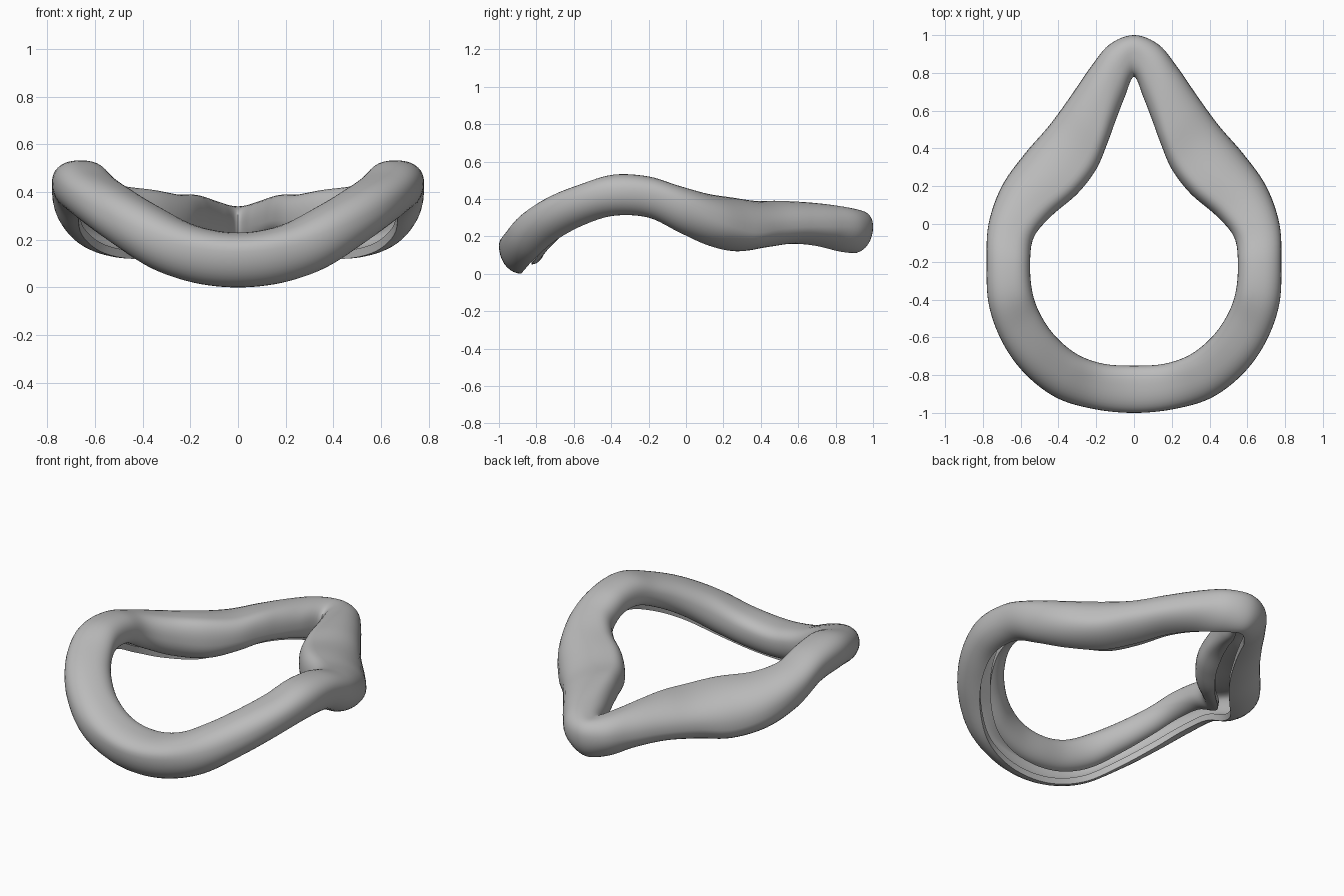
import bpy
import bmesh
import math
from mathutils import Vector

cube = bpy.data.objects.get("Cube")
if cube:
    bpy.data.objects.remove(cube, do_unlink=True)

STEPS = 6       # subdivisions between stations along the ring
ARC = 9         # segments in each quarter of the cross-section
WALL = 0.035    # thickness of the hollow shell

# Half of the ring, front centre to back centre, in hundredths of a unit
outer_path = [(0, -100), (21, -98), (41, -92), (58, -79), (70, -62),
              (77, -42), (78, -20), (77, 0), (70, 20), (58, 37),
              (45, 52), (34, 67), (23, 83), (13, 95), (0, 100)]
inner_path = [(0, -75), (16, -74), (30, -69), (42, -59), (50, -47),
              (54, -35), (55, -20), (53, -7), (44, 4), (30, 16),
              (20, 29), (14, 43), (10, 54), (5, 67), (0, 78)]
crest_z = [23, 26, 34, 42, 48, 53, 52, 47, 43, 41, 39, 39, 38, 36, 34]
outer_z = [15, 17, 22, 30, 38, 43, 43, 36, 27, 22, 24, 25, 25, 25, 25]
inner_z = [16, 18, 24, 33, 40, 43, 42, 36, 31, 28, 28, 28, 27, 26, 25]
lip_z = [0, 2, 8, 18, 26, 31, 30, 22, 15, 12, 14, 16, 15, 12, 11]
crest_u = [60, 60, 58, 55, 52, 50, 52, 60, 70, 76, 76, 72, 62, 50, 40]


def build_stations():
    """Join the measurements per station and mirror them into a full loop."""
    half = []
    for o, i, *heights in zip(outer_path, inner_path, crest_z, outer_z,
                              inner_z, lip_z, crest_u):
        half.append([v / 100 for v in (*o, *i, *heights)])
    mirrored = []
    for s in reversed(half[1:-1]):
        mirrored.append([-s[0], s[1], -s[2], *s[3:]])
    return half + mirrored


def smooth_loop(points, steps):
    """Closed Catmull-Rom interpolation of equally long rows."""
    n = len(points)
    result = []
    for k in range(n):
        rows = [points[(k + d) % n] for d in (-1, 0, 1, 2)]
        for s in range(steps):
            t = s / steps
            result.append([
                b + 0.5 * t * (c - a + t * (2 * a - 5 * b + 4 * c - d
                               + t * (3 * (b - c) + d - a)))
                for a, b, c, d in zip(*rows)])
    return result


def quarter(tip, side, rising, power=1.0):
    """Quarter superellipse between a side point and a top or bottom point."""
    for k in range(ARC):
        t = (k if rising else ARC - k) / ARC * math.pi / 2
        across = max(math.cos(t), 0.0) ** power
        up = math.sin(t) ** power
        yield (side[0] + (tip[0] - side[0]) * (1 - across),
               side[1] + (tip[1] - side[1]) * up)


def cross_section(row):
    """Horseshoe section, open below, from outer lip over to inner lip."""
    ox, oy, ix, iy, top, out_z, in_z, lip, cu = row
    outside, inside = (0, out_z), (1, in_z)
    outer_lip, inner_lip = (0.48, lip), (0.7, lip + 0.05)
    crest = (cu, top)
    profile = list(quarter(outer_lip, outside, False))
    profile += quarter(crest, outside, True, 0.85)
    profile += quarter(crest, inside, False, 0.8)
    profile += quarter(inner_lip, inside, True)
    profile.append(inner_lip)
    a, b = Vector((ox, oy, 0)), Vector((ix, iy, 0))
    return [a.lerp(b, u) + Vector((0, 0, z)) for u, z in profile]


# Soft grey material
grey = bpy.data.materials.new("soft_grey")
grey.use_nodes = True
color = (0.5, 0.5, 0.5, 1)
grey.diffuse_color = color
bsdf = next(n for n in grey.node_tree.nodes if n.type == 'BSDF_PRINCIPLED')
bsdf.inputs["Base Color"].default_value = color
bsdf.inputs["Roughness"].default_value = 0.6

# Contoured sealing ring skinned through its cross-sections
bm = bmesh.new()
rings = [[bm.verts.new(p) for p in cross_section(row)]
         for row in smooth_loop(build_stations(), STEPS)]
for i, ring in enumerate(rings):
    following = rings[(i + 1) % len(rings)]
    for j in range(len(ring) - 1):
        bm.faces.new((ring[j], following[j], following[j + 1], ring[j + 1]))

# Rest the ring on the ground
low = min(v.co.z for v in bm.verts)
bmesh.ops.translate(bm, verts=bm.verts, vec=(0, 0, -low))
mesh = bpy.data.meshes.new("cushion_ring")
bm.to_mesh(mesh)
bm.free()
cushion = bpy.data.objects.new("cushion_ring", mesh)
bpy.context.collection.objects.link(cushion)
mesh.materials.append(grey)

# Hollow shell with visible lips around the open underside
shell = cushion.modifiers.new("shell", 'SOLIDIFY')
shell.thickness = WALL
shell.offset = -1
bpy.ops.object.select_all(action='DESELECT')
cushion.select_set(True)
bpy.context.view_layer.objects.active = cushion
bpy.ops.object.modifier_apply(modifier="shell")
bpy.ops.object.shade_smooth_by_angle(angle=math.radians(45))
